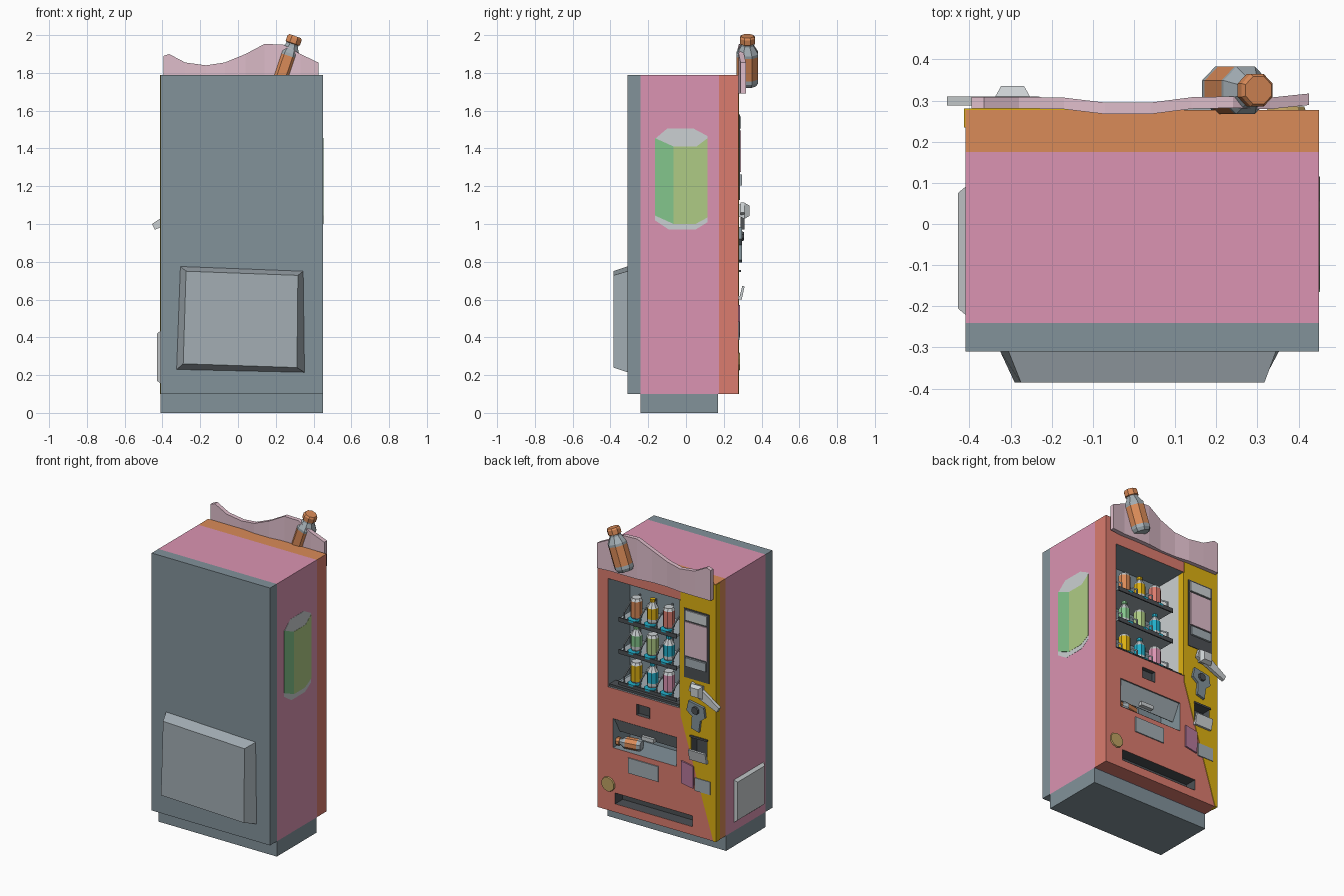
import bpy, bmesh
from math import sin, cos, pi, radians
from mathutils import Matrix, Vector

if "Cube" in bpy.data.objects:
    bpy.data.objects.remove(bpy.data.objects["Cube"])


def mat(name, hexcol):
    rgb = [int(hexcol[i:i + 2], 16) / 255 for i in (0, 2, 4)]
    m = bpy.data.materials.new(name)
    m.diffuse_color = [((c + .055) / 1.055) ** 2.4 for c in rgb] + [1]
    m.use_nodes = True
    m.node_tree.nodes["Principled BSDF"].inputs["Base Color"].default_value = m.diffuse_color
    return m


SLATE, PINK, CORAL = mat("slate", "82929A"), mat("pink", "DB94B2"), mat("coral", "DB7C6E")
ORANGE, YELLOW, DARK = mat("orange", "DA8B58"), mat("yellow", "DDB012"), mat("dark", "4C5054")
PALE, ROSE, TAN = mat("pale", "CBD0D2"), mat("rose", "DFBECB"), mat("tan", "BFA263")
GREEN, LIME, CYAN = mat("green", "84C68C"), mat("lime", "AFCB85"), mat("cyan", "22AFCB")
PURPLE, GREY = mat("purple", "B5789B"), mat("grey", "A3AEB4")


def loft(name, rings, mats, xf=None, open_front=False):
    """Skin between equal rings, capped at both ends; one material per band."""
    bm = bmesh.new()
    vs = [[bm.verts.new(p) for p in r] for r in rings]
    n, used = len(rings[0]), list(dict.fromkeys(mats))
    for i in range(len(vs) - 1):
        for j in range(n):
            k = (j + 1) % n
            f = bm.faces.new((vs[i][j], vs[i][k], vs[i + 1][k], vs[i + 1][j]))
            f.material_index = used.index(mats[min(i, len(mats) - 1)])
    bm.faces.new(vs[0]).material_index = used.index(mats[0])
    cap = bm.faces.new(vs[-1])
    cap.material_index = used.index(mats[-1])
    bmesh.ops.recalc_face_normals(bm, faces=bm.faces)
    if open_front:
        bm.faces.remove(cap)
        bmesh.ops.reverse_faces(bm, faces=bm.faces)
    if xf:
        bm.transform(xf)
    me = bpy.data.meshes.new(name)
    bm.to_mesh(me)
    bm.free()
    for m in used:
        me.materials.append(m)
    ob = bpy.data.objects.new(name, me)
    bpy.context.collection.objects.link(ob)
    return ob


def plate(name, pts, y0, y1, m):
    """Polygon in x,z extruded along y."""
    return loft(name, [[(x, y, z) for x, z in pts] for y in (y0, y1)], [m])


def side_plate(name, pts, x0, x1, m):
    """Polygon in y,z extruded along x."""
    return loft(name, [[(x, y, z) for y, z in pts] for x in (x0, x1)], [m])


def rect(a0, a1, b0, b1):
    return [(a0, b0), (a1, b0), (a1, b1), (a0, b1)]


def box(name, x0, x1, y0, y1, z0, z1, m):
    return plate(name, rect(x0, x1, z0, z1), y0, y1, m)


def lathe(name, prof, mats, xf, sides=8):
    rings = [[(r * cos(2 * pi * (i + .5) / sides), r * sin(2 * pi * (i + .5) / sides), z)
              for i in range(sides)] for r, z in prof]
    return loft(name, rings, mats, xf)


# cabinet shell
box("base", -.41, .45, -.24, .17, 0, .1, SLATE)
box("cabinet_back", -.41, .45, -.31, -.24, .1, 1.79, SLATE)
cabinet = box("cabinet_body", -.41, .45, -.24, .175, .1, 1.79, PINK)
door = box("door", -.41, .45, .175, .277, .1, 1.79, CORAL)
door.data.materials.append(ORANGE)
for p in door.data.polygons:
    if p.normal.z > .9 or p.normal.x < -.9:
        p.material_index = 1
yellow = plate("control_panel", [(-.413, .1), (-.395, .1), (-.155, .87), (-.155, 1.788),
                                 (-.413, 1.788)], .235, .281, YELLOW)

# recesses: cut the shell, then line each opening
openings = [("window", -.156, .37, .91, 1.62, .05, SLATE),
            ("dispenser", -.125, .335, .52, .71, .1, SLATE),
            ("lower_slot", -.24, .32, .155, .225, .2, DARK),
            ("sensor", .07, .165, .78, .85, .25, DARK),
            ("coin_return", -.35, -.235, .62, .745, .22, DARK)]
for name, x0, x1, z0, z1, depth, m in openings:
    e = .001
    cut = box(name + "_cutter", x0 - e, x1 + e, depth - e, .4, z0 - e, z1 + e, CORAL)
    cut.hide_render = True
    for ob in (cabinet, door, yellow):
        if ob is yellow and name not in ("coin_return", "window"):
            continue
        if ob is cabinet and depth > .175:
            continue
        md = ob.modifiers.new(name, 'BOOLEAN')
        md.operation, md.object, md.solver = 'DIFFERENCE', cut, 'EXACT'
        bpy.context.view_layer.objects.active = ob
        bpy.ops.object.modifier_apply(modifier=name)
    bpy.data.objects.remove(cut)
    r = rect(x0, x1, z0, z1)
    loft(name + "_liner", [[(x, y, z) for x, z in r] for y in (depth, .277)], [m], None, True)
box("window_inner_wall", -.156, -.15, .052, .235, .912, 1.618, PALE)
box("window_edge", -.156, -.15, .235, .28, .912, 1.618, YELLOW)
box("window_sill", -.15, .37, .2, .265, .91, .925, DARK)

# curved sign along the top: x, centre y, top z
cols = [(-.395, .295, 1.89), (-.365, .295, 1.9), (-.28, .295, 1.855), (-.17, .293, 1.84),
        (-.07, .281, 1.855), (.04, .281, 1.9), (.14, .294, 1.953), (.24, .296, 1.95),
        (.33, .293, 1.9), (.425, .303, 1.855)]
loft("top_sign", [[(x, y - .014, 1.69), (x, y + .014, 1.69), (x, y + .014, z), (x, y - .014, z)]
                  for x, y, z in cols], [ROSE])

# big tilted bottle on the sign
BOTTLE = [(.05, 0), (.062, .02), (.062, .04), (.062, .165), (.062, .18), (.036, .222),
          (.036, .232), (.043, .235), (.043, .265), (.036, .275)]
BMATS = [GREY, GREY, ORANGE, GREY, GREY, GREY, ORANGE, ORANGE, ORANGE]
lathe("sign_bottle", BOTTLE, BMATS,
      Matrix.Translation((.213, .325, 1.735)) @ Matrix.Rotation(radians(19), 4, 'Y'))

# rear and side service covers
loft("rear_cover", [[(x, y, z) for x, z in q] for y, q in (
    (-.31, [(-.305, .775), (.345, .75), (.352, .215), (-.325, .23)]),
    (-.385, [(-.275, .75), (.317, .728), (.312, .24), (-.29, .26)]))], [GREY])
loft("side_cover", [[(x, y, z) for y, z in rect(a, b, c, d)] for x, a, b, c, d in (
    (-.41, -.22, .09, .155, .435), (-.428, -.205, .075, .17, .42))], [PALE])

# can picture on the right side
X = .45
side_plate("can_picture", [(-.165, 1.45), (-.1, 1.505), (.04, 1.505), (.115, 1.465),
                           (.115, 1.01), (.05, .97), (-.09, .97), (-.165, 1.02)], X - .01, X + .001, PALE)
side_plate("can_label_left", [(-.165, 1.045), (-.065, 1.0), (-.065, 1.41), (-.165, 1.455)],
           X - .01, X + .002, GREEN)
side_plate("can_label_right", [(-.065, 1.0), (.05, 1.0), (.115, 1.035), (.115, 1.455),
                               (.055, 1.41), (-.065, 1.41)], X - .01, X + .002, LIME)

# shelves with drinks
colours = [[ORANGE, YELLOW, CORAL], [LIME, CYAN, GREEN], [PINK, YELLOW, CYAN]]
for r, z in enumerate((1.36, 1.15, .94)):
    box(f"shelf_{r}", -.1, .32, .052, .235, z - .015, z, GREY)
    box(f"shelf_lip_{r}", -.1, .32, .235, .243, z - .022, z + .006, DARK)
    for c in range(3):
        x, m = .23 - .118 * c, colours[r][(c + 2 * r) % 3]
        at = Matrix.Translation((x, .185, z + .008))
        if (r + c) % 2:
            prof = [(.03, 0), (.036, .012), (.036, .03), (.036, .1), (.015, .135), (.018, .138), (.018, .155)]
            mats = [PALE, PALE, m, PALE, m, m]
        else:
            prof = [(.03, 0), (.038, .012), (.038, .115), (.03, .13), (.03, .134)]
            mats = [PALE, m, PALE, PALE]
        lathe(f"drink_{r}_{c}", prof, mats, at)
        lathe(f"coaster_{r}_{c}", [(.042, -.006), (.042, .006)], [CYAN],
              Matrix.Translation((x, .205, z + .002)))
    for c in range(4):
        x = .288 - .118 * c
        side_plate(f"divider_{r}_{c}", [(.06, z), (.06, z + .1), (.15, z + .1), (.235, z + .045),
                                        (.235, z), (.227, z), (.227, z + .04), (.148, z + .092),
                                        (.068, z + .092), (.068, z)], x - .003, x + .003, GREY)

# dispenser flap and the bottle lying in it
side_plate("flap", [(.272, .708), (.262, .708), (.205, .61), (.215, .605)], -.12, .33, GREY)
box("flap_handle", .06, .15, .225, .25, .61, .635, PALE)
lathe("dispensed_bottle", BOTTLE, BMATS, Matrix.Translation((.17, .215, .553)) @
      Matrix.Rotation(radians(-80), 4, 'Z') @ Matrix.Rotation(radians(-90), 4, 'X') @
      Matrix.Rotation(radians(90), 4, 'Z') @ Matrix.Scale(.6, 4))

# labels and small plates on the door
box("info_plate", .005, .224, .27, .284, .385, .485, GREY)
lathe("round_badge", [(.05, 0), (.046, .01)], [TAN],
      Matrix.Translation((.37, .275, .272)) @ Matrix.Rotation(radians(-90), 4, 'X'), 10)
plate("purple_notice", [(-.25, .41), (-.165, .425), (-.163, .57), (-.252, .555)], .27, .287, PURPLE)
box("small_notice", -.375, -.262, .27, .285, .40, .485, GREY)

# selection panel
box("menu_frame", -.367, -.185, .27, .285, 1.127, 1.58, DARK)
box("menu_header", -.355, -.197, .27, .292, 1.505, 1.57, PALE)
box("menu_screen", -.355, -.197, .27, .291, 1.275, 1.495, ROSE)
box("menu_reader", -.35, -.202, .27, .297, 1.205, 1.262, GREY)

# lever, its lock plate and the coin tray
lever = [(-.25, 1.115), (-.235, 1.06), (-.285, 1.035), (-.44, .97), (-.455, 1.0), (-.33, 1.085)]
plate("lever", lever, .288, .31, PALE)
loft("lever_hub", [[(x, y, z) for x, z in rect(-.295 - w, -.295 + w, 1.07 - w, 1.07 + w)]
                   for y, w in ((.275, .03), (.31, .042), (.335, .028))], [PALE])
plate("lock_plate", [(-.225, .985), (-.21, .92), (-.25, .89), (-.245, .81), (-.3, .795),
                     (-.31, .87), (-.345, .9), (-.335, .965)], .27, .297, SLATE)
lathe("lock", [(.028, 0), (.024, .012)], [DARK],
      Matrix.Translation((-.277, .295, .935)) @ Matrix.Rotation(radians(-90), 4, 'X'))
side_plate("coin_tray", [(.23, .6), (.295, .6), (.31, .67), (.298, .672), (.285, .62), (.23, .62)],
           -.355, -.23, PALE)
box("coin_slot_trim", -.355, -.23, .27, .29, .745, .757, DARK)
